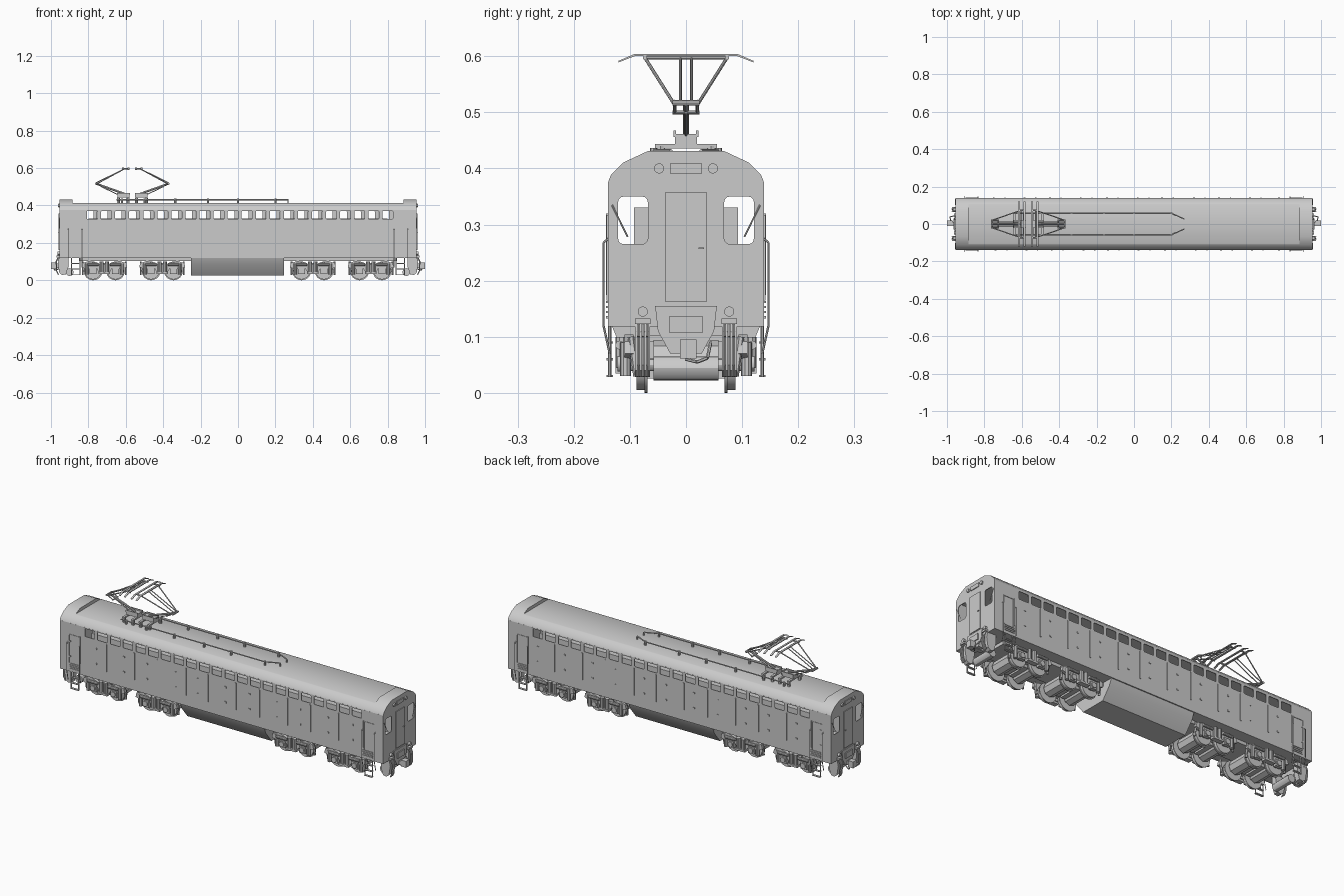
import bpy, bmesh, math
from mathutils import Vector, Matrix

grey = bpy.data.materials.new("plain grey")
grey.diffuse_color = (0.6, 0.6, 0.6, 1)
S = (-1, 1)


def add(name, me):
    me.materials.clear()
    me.materials.append(grey)
    ob = bpy.data.objects.new(name, me)
    bpy.context.collection.objects.link(ob)
    return ob


def finish(bm, name):
    bmesh.ops.recalc_face_normals(bm, faces=bm.faces[:])
    me = bpy.data.meshes.new(name)
    bm.to_mesh(me)
    bm.free()
    return add(name, me)


def prism(bm, pts, axis, d0, d1):
    """Extrude a 2D outline along x (points are y,z) or y (points are x,z)."""
    f = (lambda p, d: (d, p[0], p[1])) if axis == 'x' else (lambda p, d: (p[0], d, p[1]))
    a = [bm.verts.new(f(p, d0)) for p in pts]
    b = [bm.verts.new(f(p, d1)) for p in pts]
    bm.faces.new(a)
    bm.faces.new(b[::-1])
    for i in range(len(pts)):
        j = (i + 1) % len(pts)
        bm.faces.new((a[i], b[i], b[j], a[j]))


def box(bm, c, s):
    bmesh.ops.create_cube(bm, size=1, matrix=Matrix.Translation(c) @ Matrix.Diagonal((*s, 1)))


def tube(bm, a, b, r, n=8, r2=None):
    a, b = Vector(a), Vector(b)
    d = b - a
    m = Matrix.Translation((a + b) / 2) @ d.to_track_quat('Z', 'Y').to_matrix().to_4x4()
    bmesh.ops.create_cone(bm, cap_ends=True, segments=n, radius1=r, radius2=r if r2 is None else r2,
                          depth=d.length, matrix=m)


def path(bm, pts, r, n=6):
    for a, b in zip(pts, pts[1:]):
        tube(bm, a, b, r, n)


def rect(u0, u1, v0, v1, r=0.003):
    """Rounded rectangle outline."""
    out = []
    for cu, cv, q in ((u1 - r, v1 - r, 0), (u0 + r, v1 - r, 1), (u0 + r, v0 + r, 2), (u1 - r, v0 + r, 3)):
        for k in range(4):
            t = (q + k / 3) * math.pi / 2
            out.append((cu + r * math.cos(t), cv + r * math.sin(t)))
    return out


def plate(name, loops, axis, pos, thick):
    """Flat sheet with holes: the first loop is the outline."""
    cu = bpy.data.curves.new(name, 'CURVE')
    cu.dimensions, cu.fill_mode, cu.extrude = '2D', 'BOTH', thick / 2
    for loop in loops:
        sp = cu.splines.new('POLY')
        sp.points.add(len(loop) - 1)
        for p, q in zip(sp.points, loop):
            p.co = (q[0], q[1], 0, 1)
        sp.use_cyclic_u = True
    tmp = bpy.data.objects.new(name, cu)
    bpy.context.collection.objects.link(tmp)
    bpy.context.view_layer.update()
    me = bpy.data.meshes.new_from_object(tmp.evaluated_get(bpy.context.evaluated_depsgraph_get()))
    bpy.data.objects.remove(tmp)
    ob = add(name, me)
    ob.rotation_euler = (math.pi / 2, 0, math.pi / 2 if axis == 'x' else 0)
    ob.location = (pos, 0, 0) if axis == 'x' else (0, pos, 0)


# Body walls with window openings
half = [(0.139, 0.375), (0.134, 0.388), (0.111, 0.411), (0.068, 0.431)]
roof = half + [(-y, z) for y, z in half[::-1]]
for s in S:
    wins = [rect(s * (-0.8 + i * 0.0752) - 0.028, s * (-0.8 + i * 0.0752) + 0.028, 0.328, 0.370) for i in range(22)]
    plate("side_wall", [[(-0.953, 0.118), (0.953, 0.118), (0.953, 0.376), (-0.953, 0.376)]] + wins,
          'y', s * 0.137, 0.004)
    ends = [rect(min(t * 0.068, t * 0.121), max(t * 0.068, t * 0.121), 0.265, 0.35, 0.01) for t in S]
    plate("end_wall", [[(-0.139, 0.118)] + roof[::-1] + [(0.139, 0.118)]] + ends, 'x', s * 0.953, 0.004)

# Roof: raised cab ends and lower middle
bm = bmesh.new()
for s in S:
    prism(bm, roof, 'x', s * 0.885, s * 0.953)
low = half[:2] + [(0.111, 0.411), (0.105, 0.414)]
prism(bm, low + [(-y, z) for y, z in low[::-1]], 'x', -0.886, 0.886)
finish(bm, "roof")

# Floor and inner machine room
bm = bmesh.new()
box(bm, (0, 0, 0.13), (1.9, 0.272, 0.022))
for s in S:
    box(bm, (0, s * 0.05, 0.235), (1.6, 0.086, 0.19))
box(bm, (0, 0, 0.112), (1.7, 0.15, 0.02))
finish(bm, "floor_and_machinery")

# Side ribs, hinges, cab doors, vents
bm = bmesh.new()
for s in S:
    y = s * 0.1395
    for x in (-0.68, -0.515, -0.38, -0.21, -0.08, 0.085, 0.225, 0.39, 0.525, 0.69, 0.835, -0.835):
        box(bm, (s * -x, y, 0.247), (0.006, 0.006, 0.145))
        for z in (0.2, 0.28):
            box(bm, (s * -x - 0.06, y, z), (0.01, 0.005, 0.008))
    for t in S:
        for x in (0.842, 0.9):
            box(bm, (t * x, y, 0.24), (0.004, 0.004, 0.15))
        box(bm, (t * 0.871, y, 0.315), (0.062, 0.004, 0.004))
        for k in range(4):
            box(bm, (t * 0.865, y, 0.135 + k * 0.009), (0.06, 0.006, 0.004))
finish(bm, "side_panels")

# End details: door, lamps, wipers, gangway, hoses
bm = bmesh.new()
for s in S:
    x = s * 0.956
    box(bm, (x, 0, 0.26), (0.006, 0.074, 0.195))
    box(bm, (x + s * 0.004, 0.027, 0.258), (0.006, 0.01, 0.003))
    box(bm, (x, 0, 0.4), (0.006, 0.056, 0.02))
    prism(bm, [(-0.055, 0.155), (0.055, 0.155), (0.05, 0.11), (0.028, 0.07), (-0.028, 0.07), (-0.05, 0.11)],
          'x', s * 0.93, s * 0.96)
    box(bm, (s * 0.962, 0, 0.122), (0.006, 0.058, 0.03))
    for t in S:
        tube(bm, (s * 0.95, t * 0.048, 0.4), (s * 0.962, t * 0.048, 0.4), 0.009, 16)
        tube(bm, (s * 0.95, t * 0.077, 0.145), (s * 0.966, t * 0.077, 0.145), 0.009, 16)
        tube(bm, (x, t * 0.132, 0.335), (x, t * 0.104, 0.278), 0.0015, 6)
        box(bm, (s * 0.945, t * 0.111, 0.136), (0.02, 0.05, 0.036))
        box(bm, (s * 0.962, t * 0.077, 0.128), (0.016, 0.028, 0.01))
        for k in (-1, 0, 1):
            y = t * 0.077 + k * 0.008
            path(bm, [(s * 0.958, y, 0.13), (s * 0.972, y, 0.1), (s * 0.97, y, 0.05), (s * 0.96, y, 0.03)], 0.003)
finish(bm, "end_fittings")

# Pilot brackets and cross beam
bm = bmesh.new()
for s in S:
    pts = [(0.905, 0.13), (0.955, 0.13), (0.963, 0.09), (0.955, 0.04), (0.94, 0.028), (0.92, 0.032), (0.908, 0.07)]
    for t in S:
        prism(bm, [(s * a, b) for a, b in pts], 'y', t * 0.064, t * 0.091)
    tube(bm, (s * 0.9, -0.058, 0.044), (s * 0.9, 0.058, 0.044), 0.021, 12)
finish(bm, "pilot_brackets")

# Couplers
bm = bmesh.new()
for s in S:
    box(bm, (s * 0.945, 0, 0.078), (0.06, 0.022, 0.022))
    box(bm, (s * 0.985, 0.004, 0.078), (0.03, 0.03, 0.034))
    path(bm, [(s * 0.96, 0, 0.06), (s * 0.98, 0.02, 0.055), (s * 0.985, 0.038, 0.062), (s * 0.96, 0.044, 0.09)], 0.003)
finish(bm, "couplers")

# Cab ladders and handrails
bm = bmesh.new()
for s in S:
    for t in S:
        for x in (0.845, 0.89):
            path(bm, [(s * x, t * 0.136, 0.125), (s * x, t * 0.136, 0.028)], 0.003)
        for z in (0.03, 0.06, 0.09):
            box(bm, (s * 0.8675, t * 0.136, z), (0.045, 0.012, 0.004))
        for x in (0.834, 0.908):
            path(bm, [(s * x, t * 0.138, 0.275), (s * x, t * 0.147, 0.268), (s * x, t * 0.147, 0.12),
                      (s * x, t * 0.136, 0.07)], 0.002)
finish(bm, "ladders_and_handrails")

# Belly tank
bm = bmesh.new()
prism(bm, [(-0.132, 0.119), (0.132, 0.119), (0.118, 0.085), (0.07, 0.026), (-0.07, 0.026), (-0.118, 0.085)],
      'x', -0.25, 0.247)
finish(bm, "belly_tank")

# Trucks: wheels, motors, side frames
wheels, frames = bmesh.new(), bmesh.new()
side = [(-0.123, 0.07), (-0.118, 0.092), (-0.08, 0.104), (-0.035, 0.088), (0.035, 0.088), (0.08, 0.104),
        (0.118, 0.092), (0.123, 0.07), (0.095, 0.06), (0.04, 0.062), (0.03, 0.045), (-0.03, 0.045),
        (-0.04, 0.062), (-0.095, 0.06)]
for c in (-0.715, -0.405, 0.4, 0.71):
    box(frames, (c, 0, 0.075), (0.05, 0.2, 0.035))
    for d in S:
        x = c + d * 0.06
        tube(wheels, (x, -0.1, 0.05), (x, 0.1, 0.05), 0.011, 12)
        tube(wheels, (x, -0.058, 0.058), (x, 0.058, 0.058), 0.036, 8)
        box(wheels, (x - d * 0.03, 0, 0.065), (0.05, 0.11, 0.045))
        for t in S:
            tube(wheels, (x, t * 0.069, 0.05), (x, t * 0.074, 0.05), 0.05, 32)
            tube(wheels, (x, t * 0.074, 0.05), (x, t * 0.088, 0.05), 0.045, 32)
            box(frames, (x, t * 0.107, 0.052), (0.036, 0.018, 0.036))
            tube(frames, (x, t * 0.11, 0.052), (x, t * 0.122, 0.052), 0.014, 12)
            tube(frames, (x + d * 0.033, t * 0.108, 0.03), (x + d * 0.033, t * 0.108, 0.09), 0.01, 10)
            path(frames, [(x + d * 0.055, t * 0.098, 0.1), (x + d * 0.055, t * 0.088, 0.03)], 0.006)
            tube(frames, (x - d * 0.03, t * 0.118, 0.085), (x + d * 0.03, t * 0.118, 0.085), 0.008, 10)
    for t in S:
        prism(frames, [(c + a, b) for a, b in side], 'y', t * 0.094, t * 0.11)
        for k in S:
            tube(frames, (c + k * 0.014, t * 0.115, 0.045), (c + k * 0.014, t * 0.115, 0.1), 0.011, 10)
        box(frames, (c, t * 0.113, 0.04), (0.06, 0.026, 0.01))
finish(wheels, "wheels_and_motors")
finish(frames, "truck_frames")

# Roof power conduits
bm = bmesh.new()
for t in S:
    path(bm, [(-0.65, t * 0.058, 0.431), (0.2, t * 0.058, 0.431), (0.268, t * 0.027, 0.431),
              (0.268, t * 0.027, 0.412)], 0.0035)
    for x in (-0.62, -0.5, -0.335, -0.16, 0, 0.2):
        tube(bm, (x, t * 0.058, 0.412), (x, t * 0.058, 0.436), 0.006, 8)
finish(bm, "roof_conduits")

# Two pantographs facing away from each other
for s, cx in ((-1, -0.565), (1, -0.565)):
    bm = bmesh.new()
    X = lambda d: cx + s * d
    for d in (0.022, 0.075):
        box(bm, (X(d), 0, 0.44), (0.012, 0.11, 0.008))
        for t in S:
            tube(bm, (X(d), t * 0.045, 0.412), (X(d), t * 0.045, 0.44), 0.008, 8)
    box(bm, (X(0.048), 0, 0.452), (0.065, 0.04, 0.018))
    for t in S:
        box(bm, (X(0.048), t * 0.02, 0.462), (0.07, 0.005, 0.012))
        tube(bm, (X(0.195), t * 0.02, 0.513), (X(0.04), t * 0.073, 0.597), 0.003)
        tube(bm, (X(0.195), t * 0.01, 0.521), (X(0.04), t * 0.01, 0.597), 0.0025)
        tube(bm, (X(0.16), t * 0.02, 0.5), (X(0.195), t * 0.02, 0.52), 0.003)
        tube(bm, (X(0.018), t * 0.073, 0.597), (X(0.053), t * 0.073, 0.597), 0.004)
    tube(bm, (X(0.04), 0, 0.462), (X(0.195), 0, 0.517), 0.0055)
    tube(bm, (X(0.07), 0, 0.455), (X(0.165), 0, 0.5), 0.0025)
    tube(bm, (X(0.195), -0.024, 0.517), (X(0.195), 0.024, 0.517), 0.005)
    tube(bm, (X(0.16), -0.024, 0.5), (X(0.16), 0.024, 0.5), 0.0035)
    tube(bm, (X(0.04), -0.073, 0.597), (X(0.04), 0.073, 0.597), 0.003)
    bar = [(-0.12, 0.589), (-0.092, 0.6), (0.092, 0.6), (0.12, 0.589), (0.12, 0.592), (0.092, 0.604),
           (-0.092, 0.604), (-0.12, 0.592)]
    for d in (0.02, 0.05):
        prism(bm, bar, 'x', X(d) - 0.005, X(d) + 0.005)
    finish(bm, "pantograph")

# Smooth the round parts, keep edges sharp
bpy.ops.object.select_all(action='SELECT')
bpy.context.view_layer.objects.active = bpy.context.selected_objects[0]
bpy.ops.object.shade_smooth_by_angle(angle=math.radians(30))
